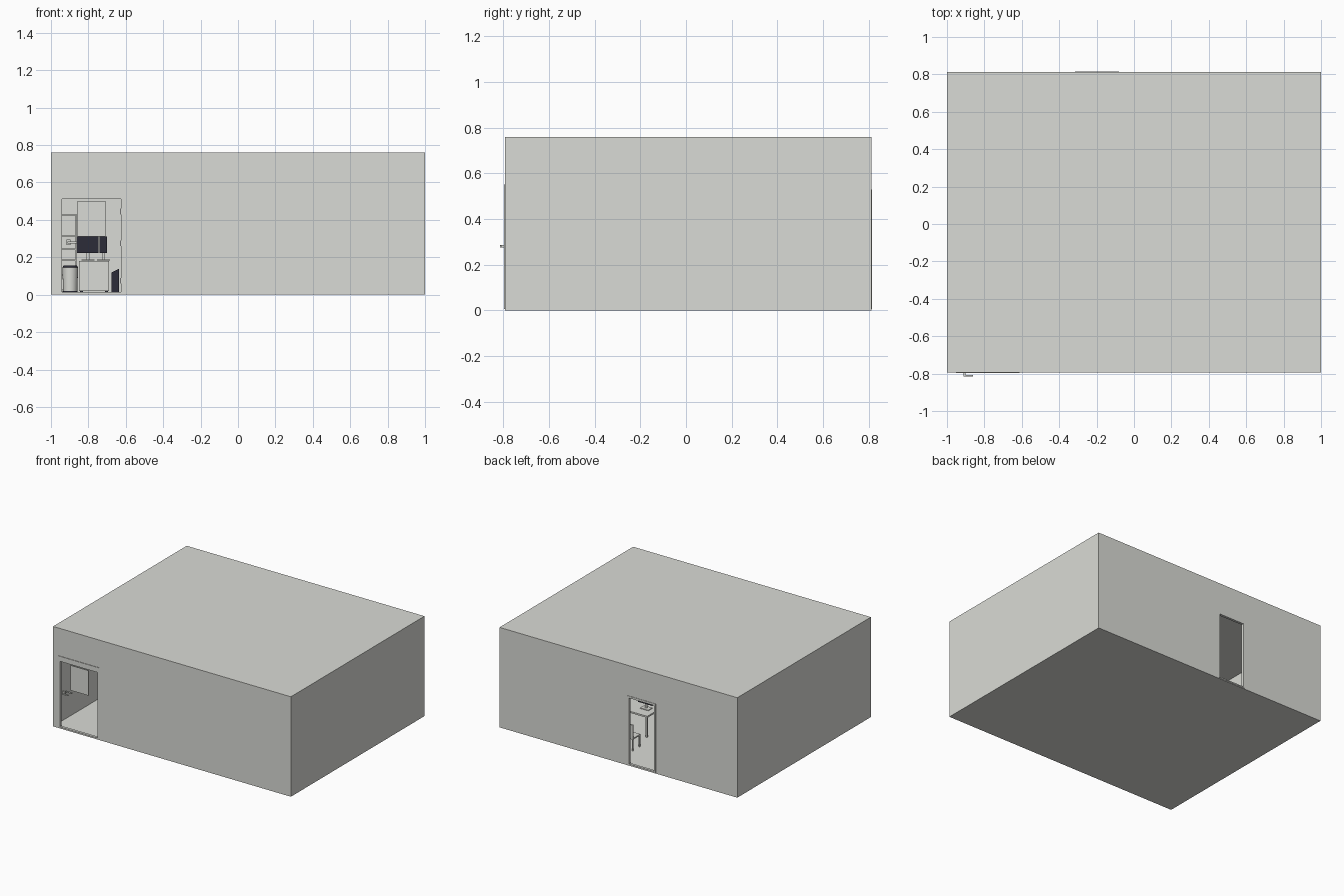
import bpy, bmesh, math
from mathutils import Vector

if "Cube" in bpy.data.objects:
    bpy.data.objects.remove(bpy.data.objects["Cube"])


def material(name, col):
    m = bpy.data.materials.new(name)
    m.diffuse_color = (*col, 1)
    m.use_nodes = True
    m.node_tree.nodes["Principled BSDF"].inputs["Base Color"].default_value = m.diffuse_color
    return m


WALL = material("warm_grey_wall", (0.70, 0.71, 0.67))
DARK = material("dark_navy", (0.025, 0.025, 0.04))


def finish(name, bm, mat):
    bmesh.ops.recalc_face_normals(bm, faces=bm.faces)
    me = bpy.data.meshes.new(name)
    bm.to_mesh(me)
    bm.free()
    ob = bpy.data.objects.new(name, me)
    bpy.context.collection.objects.link(ob)
    me.materials.append(mat)
    return ob


def add_box(bm, x0, x1, y0, y1, z0, z1):
    vs = bmesh.ops.create_cube(bm, size=1)["verts"]
    for v in vs:
        v.co = Vector((x0 + (v.co.x + .5) * (x1 - x0),
                       y0 + (v.co.y + .5) * (y1 - y0),
                       z0 + (v.co.z + .5) * (z1 - z0)))


def boxes(name, mat, *specs):
    bm = bmesh.new()
    for s in specs:
        add_box(bm, *s)
    return finish(name, bm, mat)


def cylinder(name, mat, x, y, z0, z1, r0, r1, n=20):
    bm = bmesh.new()
    bmesh.ops.create_cone(bm, cap_ends=True, segments=n, radius1=r0, radius2=r1, depth=z1 - z0)
    bmesh.ops.translate(bm, verts=bm.verts, vec=(x, y, (z0 + z1) / 2))
    ob = finish(name, bm, mat)
    for p in ob.data.polygons:
        p.use_smooth = abs(p.normal.z) < .9
    return ob


YF, YB, H, T = -0.793, 0.812, 0.76, 0.005


def wall_with_door(name, y0, y1, d0, d1, top):
    # one notched outline, extruded through the wall thickness
    bm = bmesh.new()
    pts = [(-1, T), (d0, T), (d0, top), (d1, top), (d1, T), (1, T), (1, H - T), (-1, H - T)]
    f = bm.faces.new([bm.verts.new((x, y0, z)) for x, z in pts])
    r = bmesh.ops.extrude_face_region(bm, geom=[f])
    vs = [g for g in r["geom"] if isinstance(g, bmesh.types.BMVert)]
    bmesh.ops.translate(bm, verts=vs, vec=(0, y1 - y0, 0))
    return finish(name, bm, WALL)


# Room shell
boxes("floor", WALL, (-1, 1, YF, YB, 0, T))
boxes("roof", WALL, (-1, 1, YF, YB, H - T, H))
boxes("left_wall", WALL, (-1, -1 + T, YF + T, YB - T, T, H - T))
boxes("right_wall", WALL, (1 - T, 1, YF + T, YB - T, T, H - T))
wall_with_door("front_wall", YF, YF + T, -.945, -.622, .54)
wall_with_door("back_wall", YB - T, YB, -.305, -.09, .52)


def door_frame(name, x0, x1, top, w, head, y0, y1):
    boxes(name, WALL, (x0, x0 + w, y0, y1, T, top), (x1 - w, x1, y0, y1, T, top),
          (x0 + w, x1 - w, y0, y1, top - head, top), (x0 + w, x1 - w, y0, y1, T, .014))


# Door frames
door_frame("front_door_frame", -.953, -.613, .55, .012, .038, YF - .004, YF + .016)
door_frame("back_door_frame", -.315, -.08, .53, .012, .015, YB - .016, YB + .003)

# Front door pane, lever handle and hinges
boxes("door_pane", WALL, (-.858, -.708, YF + .006, YF + .011, .31, .50))
boxes("door_handle", WALL, (-.912, -.902, -.815, YF + .03, .275, .285),
      (-.902, -.86, -.815, -.808, .275, .284), (-.902, -.86, YF + .023, YF + .03, .275, .284),
      (-.918, -.896, YF - .002, YF + .004, .266, .294))
boxes("door_hinges", DARK, *[(-.629, -.625, YF + .004, YF + .014, z, z + .03) for z in (.06, .26, .43)])

# Shelf unit in the back left corner
boxes("corner_shelf", WALL, (-.95, -.942, .66, .80, T, .43), (-.868, -.86, .66, .80, T, .43),
      (-.942, -.868, .79, .80, T, .43),
      *[(-.942, -.868, .66, .79, z, z + .007) for z in (.02, .10, .18, .24, .31, .423)])

# Drawer cabinet
boxes("drawer_cabinet", WALL, (-.85, -.69, .64, .80, .02, .18),
      *[(-.843, -.697, .633, .64, z, z + .036) for z in (.028, .078, .13)])
boxes("cabinet_feet", DARK, *[(x, x + .015, y, y + .015, T, .02)
                             for x in (-.845, -.71) for y in (.65, .775)])


def monitor(name, x0, x1, y, z0, z1, side):
    boxes(name + "_screen", DARK, (x0, x1, y, y + .012, z0, z1))
    c, b = (x0 + x1) / 2, y + .006 - side * .008
    boxes(name + "_stand", WALL, (c - .008, c + .008, b - .004, b + .004, z0 - .035, z0 + .03),
          (c - .035, c + .035, b - .025, b + .025, z0 - .04, z0 - .035))


# Screens on the cabinet
monitor("left_display", -.86, -.745, .70, .222, .31, -1)
monitor("right_display", -.74, -.70, .74, .222, .31, -1)

# Waste bin with dark rim and base
cylinder("waste_bin", WALL, -.897, .45, .02, .145, .038, .042)
cylinder("bin_lid", DARK, -.897, .45, .145, .155, .043, .036)
cylinder("bin_base", DARK, -.897, .45, T, .02, .04, .04)

# Dark floor case with a sloped top
case = boxes("floor_case", DARK, (-.675, -.635, .55, .68, .015, .14))
for v in case.data.vertices:
    if v.co.z > .1 and v.co.x < -.65:
        v.co.z -= .02


def desk(name, x0, x1, y0, y1, h):
    boxes(name, WALL, (x0, x1, y0, y1, h - .012, h),
          *[(x, x + .012, y, y + .012, T, h - .012)
            for x in (x0 + .005, x1 - .017) for y in (y0 + .005, y1 - .017)])


# Work desk in the middle, seen through the back door
desk("work_desk", .06, .50, .18, .38, .17)
monitor("desk_display", .08, .20, .28, .21, .29, 1)

# Desk chair
boxes("desk_chair", WALL, (.02, .11, .52, .61, .09, .10), (.02, .11, .60, .61, .10, .20),
      *[(x, x + .008, y, y + .008, T, .09) for x in (.02, .102) for y in (.52, .602)])
